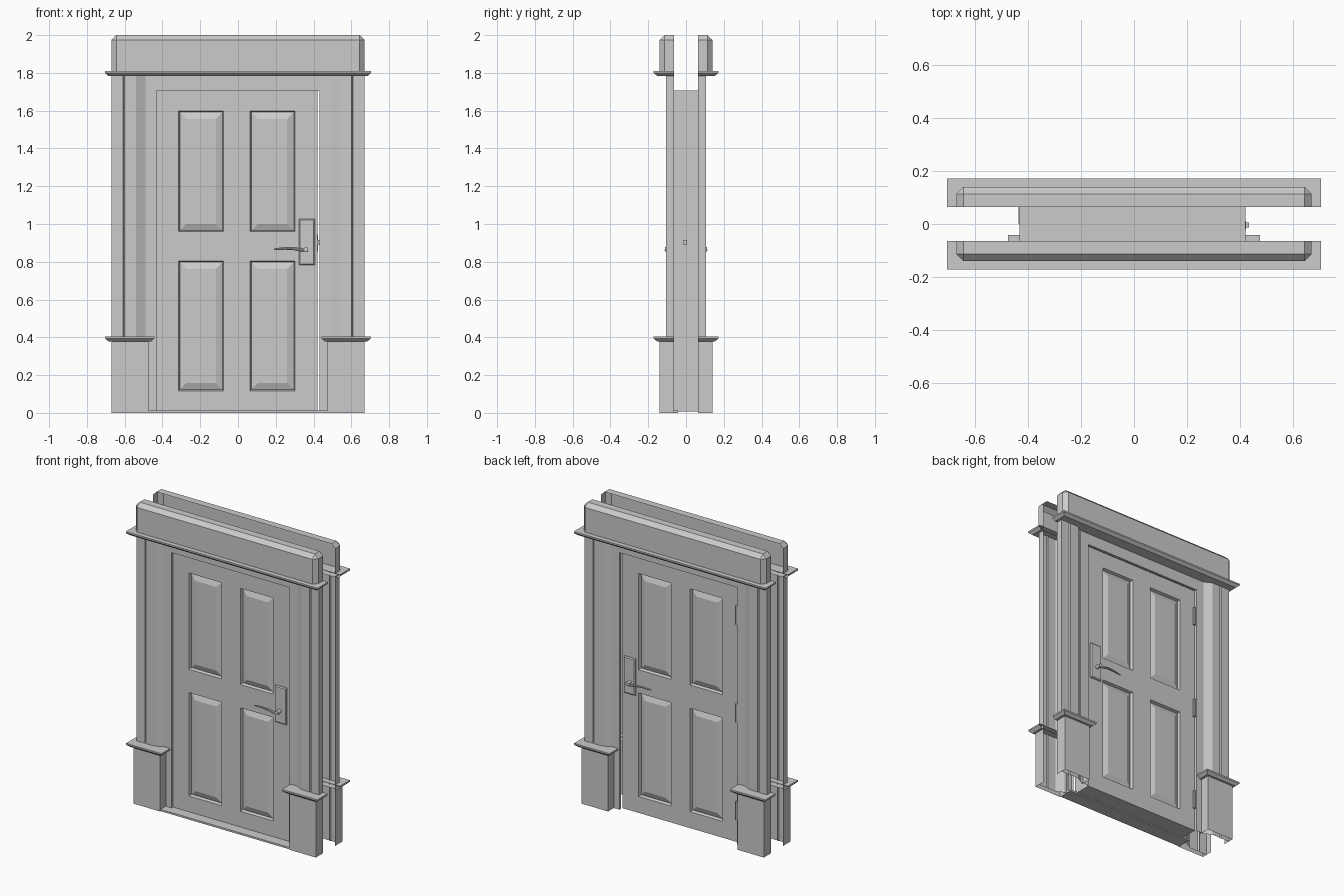
import bpy, bmesh, math
from mathutils import Matrix, Vector

if "Cube" in bpy.data.objects:
    bpy.data.objects.remove(bpy.data.objects["Cube"])

WALL = -0.064   # plane where each surround meets the wall


def finish(name, bm):
    me = bpy.data.meshes.new(name)
    bm.to_mesh(me)
    bm.free()
    ob = bpy.data.objects.new(name, me)
    bpy.context.collection.objects.link(ob)
    return ob


def box_bm(x0, x1, y0, y1, z0, z1):
    bm = bmesh.new()
    m = Matrix.Translation(((x0 + x1) / 2, (y0 + y1) / 2, (z0 + z1) / 2))
    m = m @ Matrix.Diagonal((x1 - x0, y1 - y0, z1 - z0, 1))
    bmesh.ops.create_cube(bm, size=1, matrix=m)
    return bm


def drop_faces(bm, *normals):
    bm.normal_update()
    dead = [f for f in bm.faces if any(f.normal.dot(Vector(n)) > 0.99 for n in normals)]
    bmesh.ops.delete(bm, geom=dead, context='FACES')


def box(name, *dims, open_to=()):
    bm = box_bm(*dims)
    drop_faces(bm, *open_to)
    return finish(name, bm)


BACK, DOWN, UP = (0, 1, 0), (0, 0, -1), (0, 0, 1)


def moulding(name, x0, x1, y_front, z0, z1):
    """Flared ledge, open towards the wall."""
    bm = bmesh.new()
    rings = []
    for inset, z in ((0.018, z0), (0.0, z1 - 0.01), (0.0, z1)):
        pts = [(x0 + inset, WALL), (x0 + inset, y_front + inset),
               (x1 - inset, y_front + inset), (x1 - inset, WALL)]
        rings.append([bm.verts.new((x, y, z)) for x, y in pts])
    for a, b in zip(rings, rings[1:]):
        for i in range(3):
            bm.faces.new((a[i], a[i + 1], b[i + 1], b[i]))
    bm.faces.new(rings[-1])
    bm.faces.new(rings[0][::-1])
    bm.normal_update()
    # make the ledge face outward
    if bm.faces[:][-2].normal.z < 0:
        bmesh.ops.reverse_faces(bm, faces=[bm.faces[:][-2], bm.faces[:][-1]])
    return finish(name, bm)


def casing(name, profile, z0, z1):
    bm = bmesh.new()
    lo = [bm.verts.new((x, y, z0)) for x, y in profile]
    hi = [bm.verts.new((x, y, z1)) for x, y in profile]
    for i in range(len(profile) - 1):
        bm.faces.new((lo[i], lo[i + 1], hi[i + 1], hi[i]))
    return finish(name, bm)


# Front surround: stepped casings, plinths, head board, cornice, header
surround = []
prof = [(-.67, WALL), (-.67, -.107), (-.61, -.107), (-.605, -.098), (-.60, -.107),
        (-.54, -.107), (-.49, -.08), (-.432, -.08), (-.432, WALL)]
surround.append(casing("casing_left", prof, 0, 1.79))
surround.append(casing("casing_right", [(-x, y) for x, y in reversed(prof)], 0, 1.79))
for side, x0, x1 in (("left", -.67, -.475), ("right", .475, .67)):
    surround.append(box("plinth_" + side, x0, x1, -.14, WALL, 0, .385, open_to=(BACK, DOWN, UP)))
    surround.append(moulding("plinth_cap_" + side, x0 - .033, x1 + .033, -.171, .378, .404))
surround.append(box("head_board", -.432, .432, -.08, WALL, 1.708, 1.79, open_to=(BACK, UP)))
surround.append(moulding("cornice", -.705, .705, -.171, 1.784, 1.81))

bm = box_bm(-.67, .67, -.14, WALL, 1.805, 2.0)
edges = []
for e in bm.edges:
    a, b = e.verts[0].co, e.verts[1].co
    low = a.z < 1.9 and b.z < 1.9
    rear = a.y > -.1 and b.y > -.1
    if not low and not rear:
        edges.append(e)
bmesh.ops.bevel(bm, geom=edges, offset=.026, segments=1, affect='EDGES')
drop_faces(bm, BACK, DOWN)
surround.append(finish("header", bm))

# Back surround: same parts turned half way round
for ob in surround:
    cp = ob.copy()
    cp.name = "back_" + ob.name
    cp.rotation_euler.z = math.pi
    bpy.context.collection.objects.link(cp)

# Threshold
box("threshold", -.475, .475, -.135, -.042, 0, .012)

# Door leaf with four raised panels on both faces
xs = [-.432, -.314, -.076, .064, .302, .42]
zs = [.008, .117, .804, .959, 1.598, 1.706]
bm = bmesh.new()
grid = [[bm.verts.new((x, -.065, z)) for x in xs] for z in zs]
for r in range(5):
    for c in range(5):
        bm.faces.new((grid[r][c], grid[r][c + 1], grid[r + 1][c + 1], grid[r + 1][c]))
res = bmesh.ops.extrude_face_region(bm, geom=bm.faces[:], use_keep_orig=True)
bmesh.ops.translate(bm, vec=(0, .13, 0),
                    verts=[v for v in res["geom"] if isinstance(v, bmesh.types.BMVert)])
bmesh.ops.recalc_face_normals(bm, faces=bm.faces[:])
bm.normal_update()
panels = []
for f in bm.faces:
    c = f.calc_center_median()
    in_x = xs[1] < c.x < xs[2] or xs[3] < c.x < xs[4]
    in_z = zs[1] < c.z < zs[2] or zs[3] < c.z < zs[4]
    if abs(f.normal.y) > .9 and in_x and in_z:
        panels.append(f)
for thick, depth in ((.009, -.018), (.05, .014)):
    bmesh.ops.inset_individual(bm, faces=panels, thickness=thick, depth=depth)
finish("door_leaf", bm)

# Handles on both faces
for label, s in (("front", -1), ("back", 1)):
    ya, yb = sorted((s * .06, s * .076))
    bm = box_bm(.323, .407, ya, yb, .783, 1.027)
    bmesh.ops.bevel(bm, geom=[e for e in bm.edges if all(v.co.y * s > .07 for v in e.verts)],
                    offset=.006, segments=1, affect='EDGES')
    finish("handle_plate_" + label, bm)

    bm = bmesh.new()
    m = Matrix.Translation((.36, s * .09, .866)) @ Matrix.Rotation(math.pi / 2, 4, 'X')
    bmesh.ops.create_cone(bm, cap_ends=True, segments=12, radius1=.012, radius2=.012,
                          depth=.044, matrix=m)
    finish("handle_spindle_" + label, bm)

    # lever swept through tapering elliptical rings
    bm = bmesh.new()
    rings = []
    for x, y, z, r in ((.37, .101, .864, .009), (.34, .106, .862, .009), (.30, .105, .869, .008),
                       (.25, .101, .871, .007), (.215, .098, .868, .006), (.19, .096, .866, .004)):
        rings.append([bm.verts.new((x, s * y + .8 * r * math.cos(i * math.pi / 4),
                                    z + r * math.sin(i * math.pi / 4))) for i in range(8)])
    for a, b in zip(rings, rings[1:]):
        for i in range(8):
            bm.faces.new((a[i], a[(i + 1) % 8], b[(i + 1) % 8], b[i]))
    bm.faces.new(rings[0])
    bm.faces.new(rings[-1])
    bmesh.ops.recalc_face_normals(bm, faces=bm.faces[:])
    finish("handle_lever_" + label, bm)

# Latch plate and bolt on the door edge
box("latch_plate", .418, .423, -.02, .012, .855, .945)
box("latch_bolt", .42, .434, -.014, .006, .89, .915)

# Hinges
for i, z in enumerate((.22, .87, 1.52)):
    box(f"hinge_leaf_{i}", -.436, -.43, .0, .068, z - .06, z + .06)
    bm = bmesh.new()
    bmesh.ops.create_cone(bm, cap_ends=True, segments=10, radius1=.011, radius2=.011,
                          depth=.12, matrix=Matrix.Translation((-.424, .072, z)))
    finish(f"hinge_knuckle_{i}", bm)
